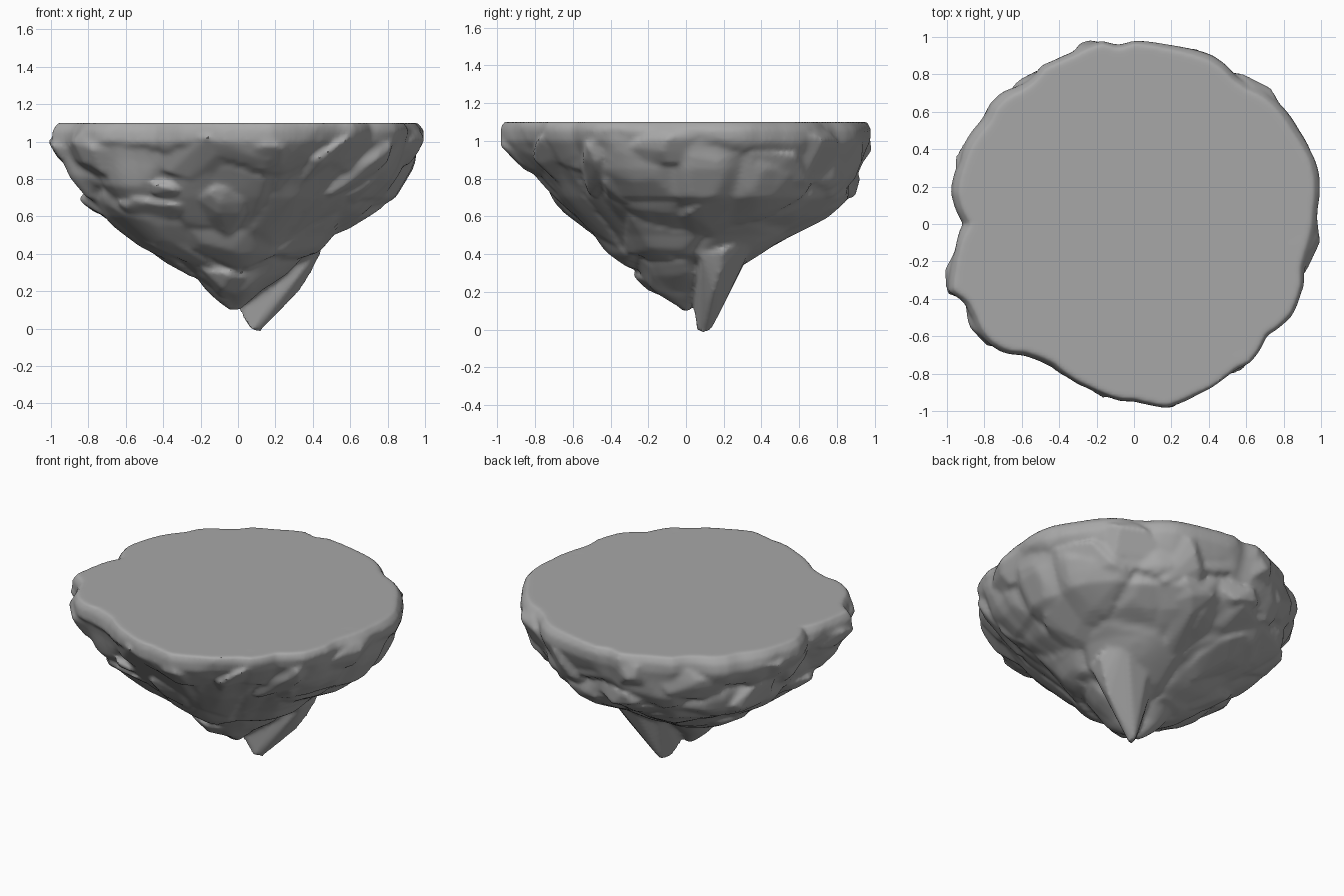
import bpy, bmesh, math, random
from mathutils import Vector, noise

random.seed(7)
cube = bpy.data.objects.get("Cube")
if cube:
    bpy.data.objects.remove(cube, do_unlink=True)

# Rim radius every five degrees, counter-clockwise from +x
RIM = [.98, .99, 1.01, 1.025, 1.03, 1.02, 1.01, 1.01, 1.005, .99, .96, .955,
       .975, .985, .98, .975, .975, .98, .985, .96, 1, .99, .975, .975,
       .98, .95, .955, .98, .985, .965, .98, .99, .99, .99, .985, .95,
       .9, .95, .985, 1.02, 1.06, 1, 1, 1.015, 1.005, .975, .91, .88,
       .87, .885, .9, .91, .93, .945, .945, .97, 1, .99, .98, .98,
       .97, .96, .98, .965, .94, .97, .99, .985, .975, .945, .95, .965]
# Side profiles: radius at each height, for four directions
HEIGHTS = [.1, .2, .3, .4, .5, .6, .7, .85, 1, 1.06, 1.1]
LEFT = [.02, .12, .28, .42, .52, .67, .82, .92, .985, .985, .95]
RIGHT = [.05, .17, .3, .46, .6, .74, .84, .9, .99, .985, .95]
BACK = [.02, .1, .24, .4, .56, .75, .88, .93, .985, .985, .96]
FRONT = [.02, .18, .28, .39, .5, .61, .72, .87, .98, .985, .97]
TOP = HEIGHTS[-1]
SEGMENTS, RINGS = 180, 60


def sample(values, t):
    """Linear lookup at fractional index t."""
    i = min(int(t), len(values) - 2)
    return values[i] + (values[i + 1] - values[i]) * (t - i)


def profile(values, z):
    for i in range(len(HEIGHTS) - 1):
        if z <= HEIGHTS[i + 1]:
            break
    return sample(values, i + (z - HEIGHTS[i]) / (HEIGHTS[i + 1] - HEIGHTS[i]))


def radius(angle, z):
    c, s = math.cos(angle), math.sin(angle)
    side = profile(LEFT if c > 0 else RIGHT, z) * c * c
    side += profile(BACK if s > 0 else FRONT, z) * s * s
    lobe = sample(RIM + RIM[:1], math.degrees(angle) % 360 / 5)
    # Three corners bulge; the front left one is hollow
    bulge = -.06 if c > 0 > s else .04
    corner = bulge * math.sin(2 * angle) ** 2 * min(1, (TOP - z) * 3)
    return side * (1 + (lobe / .985 - 1) * z / TOP + corner)


def polar(angle, r, z):
    return Vector((math.cos(angle) * r, math.sin(angle) * r, z))


def rock_relief(p):
    """Creased lumps whose lower halves jut out."""
    dist, centres = noise.voronoi(p * 2.4)
    lump = min(1, (dist[1] - dist[0]) * 2.5)
    overhang = centres[0].z - p.z * 2.4
    return .045 * (lump - .75) + .03 * overhang


def add_hull(bm, points):
    verts = [bm.verts.new(p) for p in points]
    out = bmesh.ops.convex_hull(bm, input=verts)
    loose = [v for v in set(out["geom_interior"] + out["geom_unused"])
             if isinstance(v, bmesh.types.BMVert) and not v.link_faces]
    bmesh.ops.delete(bm, geom=loose, context='VERTS')


def add_boulder(bm, degrees, z, width, height, lean=0):
    """Blocky boulder that hugs the side of the island, half sunk in."""
    middle = math.radians(degrees)
    around = radius(middle, z)
    points = []
    for _ in range(30):
        d = Vector([random.gauss(0, 1) for _ in range(3)]).normalized()
        x, y = d.x * width, d.y * height
        across = x * math.cos(lean) - y * math.sin(lean)
        high = z + x * math.sin(lean) + y * math.cos(lean)
        high = max(HEIGHTS[0], min(high, TOP))
        a = middle + across / around
        points.append(polar(a, max(.02, radius(a, high) + d.z * .11 - .07), high))
    add_hull(bm, points)


bm = bmesh.new()

# Main body: stacked rings with rocky relief
rings = []
for j in range(RINGS + 1):
    z = HEIGHTS[0] + (TOP - HEIGHTS[0]) * j / RINGS
    fade = min(1, (TOP - z) / .25) * min(1, z / .3)
    ring = []
    for i in range(SEGMENTS):
        a = math.tau * i / SEGMENTS
        r = radius(a, z)
        r += rock_relief(polar(a, r, z)) * fade
        ring.append(bm.verts.new(polar(a, max(r, .01), z)))
    rings.append(ring)
for low, high in zip(rings, rings[1:]):
    for i in range(SEGMENTS):
        k = (i + 1) % SEGMENTS
        bm.faces.new((low[i], low[k], high[k], high[i]))
bm.faces.new(rings[0][::-1])
bm.faces.new(rings[-1])

# Boulders: degrees, height, half width, half height, lean
for boulder in [
    # front and right-hand corner
    (252, .94, .32, .16), (215, .92, .24, .17), (228, .64, .26, .09, .1),
    (238, .74, .13, .07), (262, .61, .16, .17), (218, .42, .24, .1, -.4),
    (245, .24, .16, .1), (282, .95, .18, .14), (302, .92, .24, .1, .8),
    (325, .88, .28, .11, .8),
    # left side
    (335, .8, .2, .13, .5), (355, .97, .28, .13), (8, .6, .3, .12, -.1),
    (32, .8, .3, .22),
    # back and far corner
    (48, .95, .28, .15), (68, .86, .22, .2), (78, .6, .14, .26, .2),
    (98, .74, .2, .12), (104, .96, .2, .13), (125, .9, .28, .16),
    (115, .5, .2, .14, .3), (150, .72, .28, .13, .4), (155, .96, .24, .13),
    (175, .88, .18, .16), (190, .66, .22, .1), (155, .42, .22, .1, .5),
    (195, .95, .2, .14),
]:
    add_boulder(bm, *boulder)

# Hanging root: slab that narrows to the lowest point
add_hull(bm, [(.08, .06, -.015), (.12, .09, -.015), (.1, .13, -.01),
              (.02, .05, .06), (.18, .11, .05), (.15, .18, .1), (0, .04, .12),
              (.25, .1, .14), (.33, .15, .2), (.18, .22, .18), (.39, .18, .3),
              (.45, .2, .42), (.42, .08, .4), (.38, .39, .53), (.18, .4, .53),
              (.04, .27, .42), (.04, .03, .3)])

bmesh.ops.recalc_face_normals(bm, faces=bm.faces)
mesh = bpy.data.meshes.new("floating_rock")
bm.to_mesh(mesh)
bm.free()
rock = bpy.data.objects.new("floating_rock", mesh)
bpy.context.collection.objects.link(rock)

# Fuse all the stone into one softened surface
fuse = rock.modifiers.new("fuse", 'REMESH')
fuse.mode = 'VOXEL'
fuse.voxel_size = .015
soften = rock.modifiers.new("soften", 'SMOOTH')
soften.factor = .5
soften.iterations = 3
bpy.context.view_layer.update()
graph = bpy.context.evaluated_depsgraph_get()
fused = bpy.data.meshes.new_from_object(rock.evaluated_get(graph))
rock.modifiers.clear()
rock.data = fused

# Stone colour
stone = bpy.data.materials.new("grey_stone")
stone.use_nodes = True
colour = (.39, .39, .39, 1)
stone.diffuse_color = colour
stone.node_tree.nodes["Principled BSDF"].inputs["Base Color"].default_value = colour
fused.materials.clear()
fused.materials.append(stone)

bpy.ops.object.select_all(action='DESELECT')
rock.select_set(True)
bpy.context.view_layer.objects.active = rock
bpy.ops.object.shade_smooth_by_angle(angle=math.radians(40))
